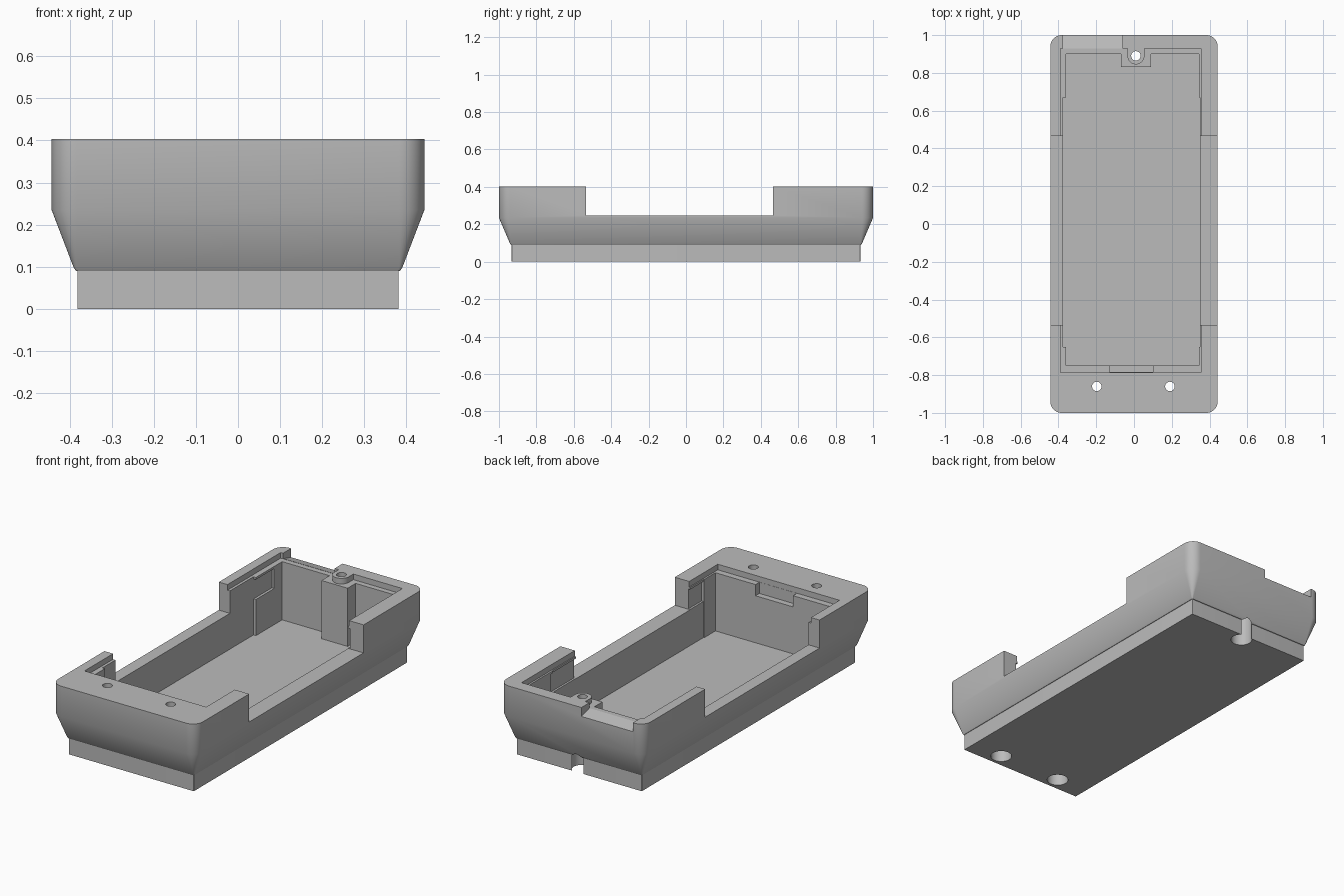
import bpy, bmesh
from math import cos, sin, pi

if "Cube" in bpy.data.objects:
    bpy.data.objects.remove(bpy.data.objects["Cube"])

grey = bpy.data.materials.new("plain grey")
grey.use_nodes = True
colour = (0.5, 0.5, 0.5, 1)
grey.diffuse_color = colour
grey.node_tree.nodes["Principled BSDF"].inputs["Base Color"].default_value = colour


def loft(name, rings):
    """Closed solid through rings with equal point counts."""
    bm = bmesh.new()
    loops = [[bm.verts.new(p) for p in ring] for ring in rings]
    n = len(loops[0])
    for a, b in zip(loops, loops[1:]):
        for i in range(n):
            j = (i + 1) % n
            bm.faces.new((a[i], a[j], b[j], b[i]))
    bm.faces.new(loops[0][::-1])
    bm.faces.new(loops[-1])
    bmesh.ops.recalc_face_normals(bm, faces=bm.faces)
    mesh = bpy.data.meshes.new(name)
    bm.to_mesh(mesh)
    bm.free()
    mesh.materials.append(grey)
    ob = bpy.data.objects.new(name, mesh)
    bpy.context.collection.objects.link(ob)
    return ob


def prism(name, outline, z0, z1):
    return loft(name, [[(x, y, z) for x, y in outline] for z in (z0, z1)])


def box(name, x0, x1, y0, y1, z0, z1):
    return prism(name, [(x0, y0), (x1, y0), (x1, y1), (x0, y1)], z0, z1)


def arc(cx, cy, r, start, end, steps):
    return [(cx + r * cos(start + (end - start) * i / steps),
             cy + r * sin(start + (end - start) * i / steps)) for i in range(steps + 1)]


def rounded(hx, hy, r, z):
    pts = []
    for k, (sx, sy) in enumerate([(1, 1), (-1, 1), (-1, -1), (1, -1)]):
        pts += arc(sx * (hx - r), sy * (hy - r), r, k * pi / 2, (k + 1) * pi / 2, 10)
    return [(x, y, z) for x, y in pts]


# Outer body: square plinth, flared hull, upright rim
body = loft("enclosure_body", [
    rounded(0.382, 0.932, 0.002, 0),
    rounded(0.382, 0.932, 0.002, 0.09),
    rounded(0.385, 0.936, 0.004, 0.09),
    rounded(0.391, 0.942, 0.008, 0.099),
    rounded(0.443, 1.0, 0.06, 0.235),
    rounded(0.443, 1.0, 0.06, 0.403),
])

TOP = 0.5
cutters = []

# Main cavity, leaving the screw post at the back wall
cutters.append(prism("cavity_cutter", [
    (-0.36, -0.75), (0.345, -0.75), (0.345, 0.9), (0.09, 0.9),
    (0.09, 0.83), (-0.07, 0.83), (-0.07, 0.9), (-0.36, 0.9)], 0.05, TOP))

# Lid ledge, leaving the raised round boss on the post
boss = arc(0.01, 0.89, 0.045, 0, -pi, 16)
cutters.append(prism("ledge_cutter", [(-0.39, -0.785), (0.355, -0.785), (0.355, 0.93),
                     (0.055, 0.93)] + boss + [(-0.035, 0.93), (-0.39, 0.93)], 0.372, TOP))

# Wider middle of the cavity and shallow wall recesses
cutters.append(box("middle_cutter", -0.375, 0.349, -0.65, 0.67, 0.05, TOP))
cutters.append(box("left_recess_cutter", -0.374, -0.3, 0.4, 0.83, 0.25, 0.36))
cutters.append(box("right_recess_cutter", 0.3, 0.36, -0.65, 0.69, 0.25, 0.36))

# Side openings, front clip slot
cutters.append(box("side_opening_cutter", -0.6, 0.6, -0.535, 0.465, 0.248, TOP + 0.02))
cutters.append(box("clip_slot_cutter", -0.13, 0.1, -0.784, -0.7, 0.31, TOP))

# Sloped notch in the back rim
slope = [(0.92, 0.376), (1.05, 0.34), (1.05, TOP), (0.92, TOP)]
cutters.append(loft("back_notch_cutter", [[(x, y, z) for y, z in slope] for x in (-0.375, -0.06)]))

# Screw holes with wide bores from below
for x, y in ((-0.197, -0.86), (0.19, -0.86), (0.01, 0.89)):
    for r, z0, z1 in ((0.025, 0.1, TOP), (0.055, -0.1, 0.27)):
        cutters.append(prism("screw_hole_cutter", arc(x, y, r, 0, 2 * pi, 32)[:-1], z0, z1))

bpy.ops.object.select_all(action="DESELECT")
bpy.context.view_layer.objects.active = body
body.select_set(True)
for cutter in cutters:
    cutter.hide_render = True
    mod = body.modifiers.new("cut", "BOOLEAN")
    mod.operation = "DIFFERENCE"
    mod.solver = "EXACT"
    mod.object = cutter
    bpy.ops.object.modifier_apply(modifier=mod.name)
    bpy.data.objects.remove(cutter)

bpy.ops.object.shade_smooth_by_angle(angle=pi / 6)
